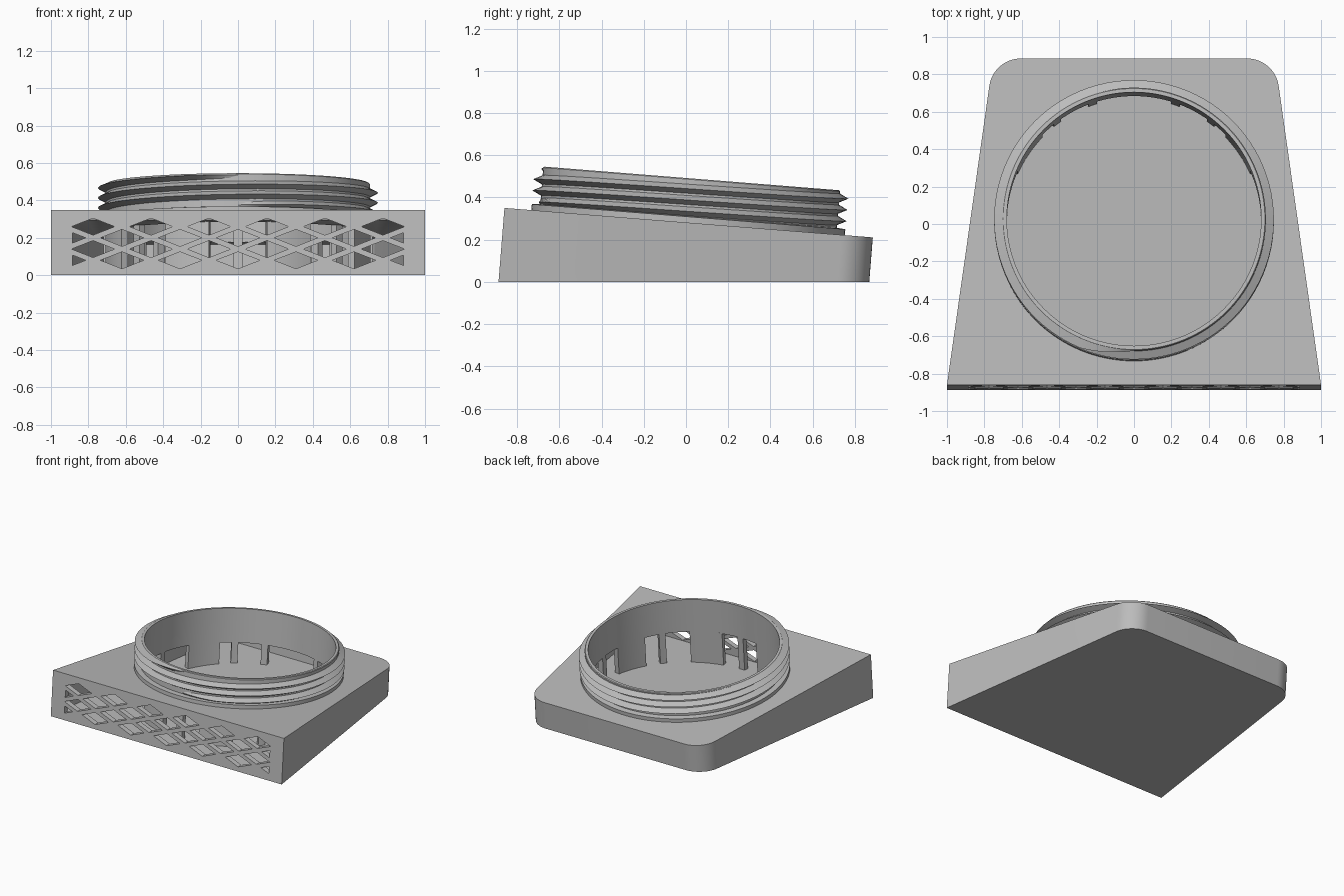
import bpy, bmesh, math
from mathutils import Vector, Matrix

if "Cube" in bpy.data.objects:
    bpy.data.objects.remove(bpy.data.objects["Cube"], do_unlink=True)

GREY = (0.5, 0.5, 0.5, 1)
mat = bpy.data.materials.new("plain grey")
mat.use_nodes = True
mat.diffuse_color = GREY
mat.node_tree.nodes["Principled BSDF"].inputs["Base Color"].default_value = GREY

SLOPE = 0.08
FLOOR = 0.03
LID = 0.05


def top_z(y):
    return 0.35 - SLOPE * (y + 0.86)


# Frame of the sloping lid, with its origin at the centre of the opening
TILT = Matrix.Translation((0, 0.01, top_z(0.01))) @ Matrix.Rotation(-math.atan(SLOPE), 4, "X")


def make(name, rings, closed=False, matrix=None):
    """Skin a list of point loops; cap the ends, or join last to first."""
    bm = bmesh.new()
    loops = [[bm.verts.new(p) for p in ring] for ring in rings]
    pairs = list(zip(loops, loops[1:]))
    if closed:
        pairs.append((loops[-1], loops[0]))
    else:
        bm.faces.new(loops[0])
        bm.faces.new(loops[-1])
    n = len(loops[0])
    for a, b in pairs:
        for i in range(n):
            j = (i + 1) % n
            bm.faces.new((a[i], a[j], b[j], b[i]))
    bmesh.ops.recalc_face_normals(bm, faces=bm.faces)
    if matrix:
        bm.transform(matrix)
    mesh = bpy.data.meshes.new(name)
    bm.to_mesh(mesh)
    bm.free()
    mesh.materials.append(mat)
    obj = bpy.data.objects.new(name, mesh)
    bpy.context.collection.objects.link(obj)
    return obj


def activate(obj):
    bpy.ops.object.select_all(action="DESELECT")
    obj.select_set(True)
    bpy.context.view_layer.objects.active = obj


def cut(obj, cutter):
    mod = obj.modifiers.new("cut", "BOOLEAN")
    mod.operation = "DIFFERENCE"
    mod.solver = "EXACT"
    mod.object = cutter
    activate(obj)
    bpy.ops.object.modifier_apply(modifier=mod.name)
    bpy.data.objects.remove(cutter, do_unlink=True)


def smooth(obj):
    activate(obj)
    bpy.ops.object.shade_smooth_by_angle(angle=math.radians(30))


def outline(inset):
    """Tapered plan with rounded back corners, seen in the lid plane."""
    half = [Vector((1 - inset, -0.86 + inset))]
    lean = math.atan2(0.25, 1.745)
    r = 0.17 - inset
    cx, cy = 0.605, 0.715
    for i in range(13):
        a = lean + (math.pi / 2 - lean) * i / 12
        half.append(Vector((cx + r * math.cos(a), cy + r * math.sin(a))))
    return half + [Vector((-p.x, p.y)) for p in reversed(half)]


def block(name, inset, bottom, drop):
    """Extrude the plan along the lid normal, down to a level bottom."""
    lower, upper = [], []
    for p in outline(inset):
        z = top_z(p.y)
        lower.append((p.x, p.y - SLOPE * (z - bottom), bottom))
        upper.append((p.x, p.y - SLOPE * drop, z - drop))
    return make(name, [lower, upper])


def lathe(name, profile, start=0, end=360, steps=128):
    full = end - start == 360
    rings = []
    for i in range(steps if full else steps + 1):
        a = math.radians(start + (end - start) * i / steps)
        rings.append([(r * math.cos(a), r * math.sin(a), z) for r, z in profile])
    return make(name, rings, full, TILT)


# Hollow housing with a round opening in the lid
housing = block("housing", 0, 0, 0)
cut(housing, block("cavity_cutter", 0.04, FLOOR, LID))
circle = [(0.7 * math.cos(math.tau * i / 128), 0.7 * math.sin(math.tau * i / 128)) for i in range(128)]
cut(housing, make("opening_cutter", [[(x, y, z) for x, y in circle] for z in (-0.09, 0.1)], matrix=TILT))

# Diamond lattice cut through the front wall
PITCH_X, PITCH_Z = 0.155, 0.06
HALF_W, HALF_H, EDGE = 0.115, 0.045, 0.885


def diamond(cx, cz):
    if abs(cx) < EDGE:
        pts = [(cx - HALF_W, cz), (cx, cz - HALF_H), (cx + HALF_W, cz), (cx, cz + HALF_H)]
    else:
        side = math.copysign(1, cx)
        tip = abs(cx) - HALF_W
        h = HALF_H * (EDGE - tip) / HALF_W
        pts = [(side * tip, cz), (side * EDGE, cz - h), (side * EDGE, cz + h)]
    return make("diamond_cutter", [[(x, y, z) for x, z in pts] for y in (-1, -0.79)])


holes = []
for row in range(4):
    for col in range(-6, 7):
        if (col + row) % 2 == 0:
            holes.append(diamond(col * PITCH_X, 0.08 + row * PITCH_Z))
activate(holes[0])
for h in holes:
    h.select_set(True)
bpy.ops.object.join()
cut(housing, holes[0])
smooth(housing)

# Neck with a collar at its base
neck = lathe("neck", [(0.68, -LID), (0.705, -LID), (0.705, -0.01), (0.745, -0.01), (0.745, 0.028),
                      (0.705, 0.032), (0.705, 0.205), (0.70, 0.21), (0.68, 0.21)])
smooth(neck)

# Screw thread, three turns rising anticlockwise from the front
TURNS, STEPS, LEAD = 3, 96, 0.0535
rings = []
for i in range(TURNS * STEPS + 1):
    a = math.tau * i / STEPS - math.pi / 2
    z = 0.04 + LEAD * i / STEPS
    fade = min(1, i / 6, (TURNS * STEPS - i) / 6)
    section = [(0.70, z - 0.024), (0.706 + 0.042 * fade, z), (0.70, z + 0.024)]
    rings.append([(r * math.cos(a), r * math.sin(a), min(max(h, 0.02), 0.209)) for r, h in section])
smooth(make("screw_thread", rings, matrix=TILT))


# Supports standing on the floor beneath the neck
def support(name, angle, half_width):
    rings = []
    for i in range(9):
        a = math.radians(angle - half_width + half_width * i / 4)
        ring = []
        for r, top in ((0.68, 0), (0.72, 0), (0.72, 1), (0.68, 1)):
            p = TILT @ Vector((r * math.cos(a), r * math.sin(a), -LID + 0.005))
            if not top:
                drop = p.z - FLOOR + 0.005
                p -= Vector((0, SLOPE * drop, drop))
            ring.append(p)
        rings.append(ring)
    smooth(make(name, rings))


for side, flip in (("left", False), ("right", True)):
    for kind, width, angles in (("panel", 10, (34, -20, -67.5)), ("post", 2, (3, -41, 53, 71))):
        for n, a in enumerate(angles):
            support(f"{side}_support_{kind}_{n + 1}", 180 - a if flip else a, width)
support("front_support_post", -90, 2)
